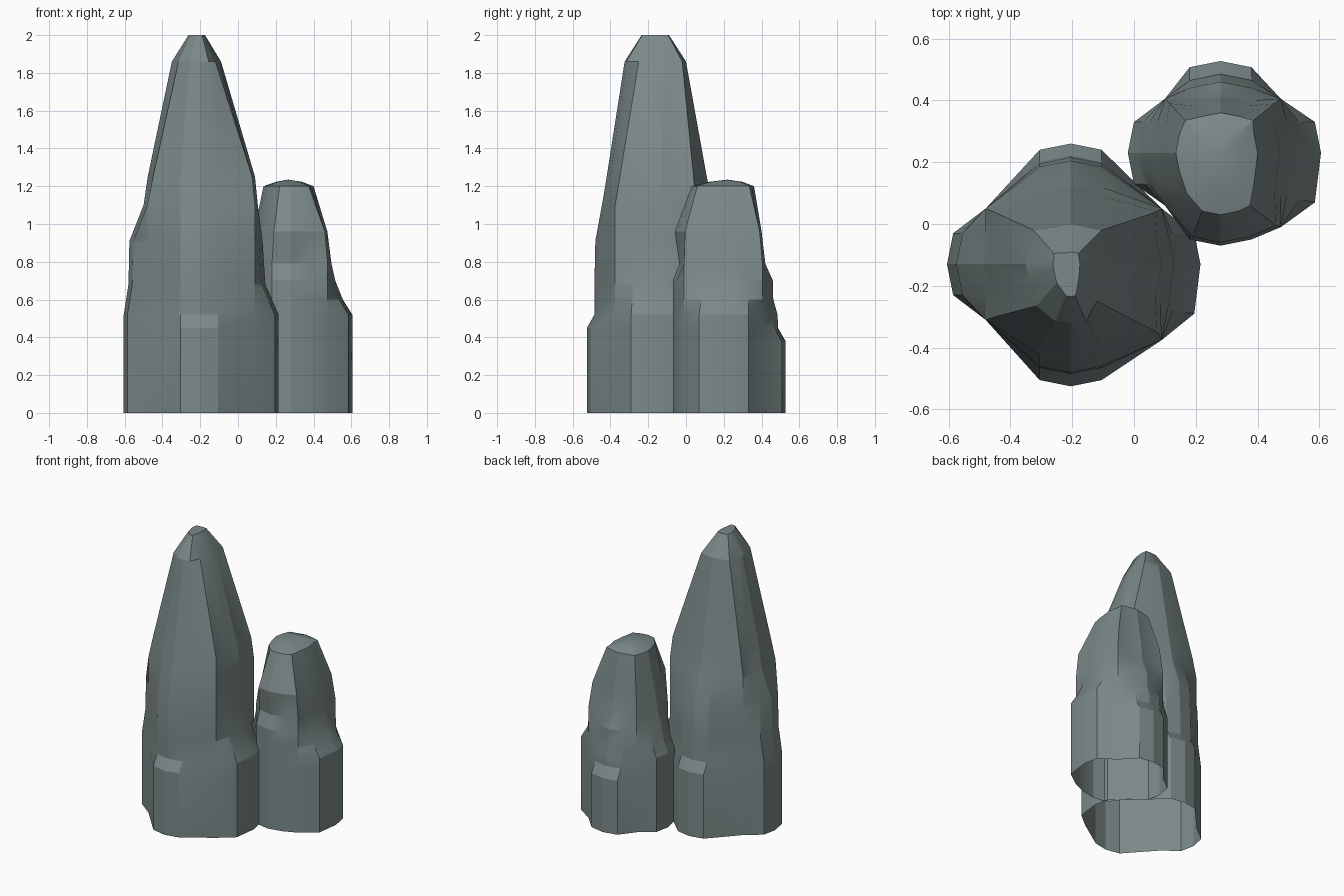
import bpy, bmesh, math

stone = bpy.data.materials.new("slate")
stone.diffuse_color = (.2, .25, .25, 1)


def section(c, z, w, e, s, n, corners, a, b, b_se):
    """16-sided outline: four side bulges between four diagonal corners."""
    cx, cy = c
    ne, nw, sw, se = corners
    k = .2 * a                       # how far each bulge's shoulders drop back
    pts = [(e, cy), (e - k, cy + b), ne, (cx + a, n - k),
           (cx, n), (cx - a, n - k), nw, (w + k, cy + b),
           (w, cy), (w + k, cy - b), sw, (cx - a, s + k),
           (cx, s), (cx + a, s + k), se, (e - k, cy - b_se)]
    return [(x, y, z) for x, y in pts]


def spire(name, centre, rings, tip):
    bm = bmesh.new()
    loops = [[bm.verts.new(p) for p in section(centre, *r)] for r in rings]
    for lo, hi in zip(loops, loops[1:]):
        for i in range(16):
            j = (i + 1) % 16
            bm.faces.new((lo[i], lo[j], hi[j], hi[i]))
    top = bm.verts.new(tip)
    for i in range(16):
        bm.faces.new((loops[-1][i], loops[-1][(i + 1) % 16], top))
    bmesh.ops.recalc_face_normals(bm, faces=bm.faces)
    mesh = bpy.data.meshes.new(name)
    bm.to_mesh(mesh)
    bm.free()
    mesh.materials.append(stone)
    ob = bpy.data.objects.new(name, mesh)
    bpy.context.collection.objects.link(ob)
    bpy.context.view_layer.objects.active = ob
    ob.select_set(True)
    bpy.ops.object.shade_smooth_by_angle(angle=math.radians(20))
    ob.select_set(False)


# Tall spire: z, west, east, south, north, corners NE NW SW SE, bulge offsets
C = [(.09, .05), (-.48, .05), (-.48, -.31), (.09, -.375)]
spire("tall_rock_spire", (-.205, -.13), [
    (0, -.605, .215, -.525, .26, C, .1, .1, .16),
    (.45, -.605, .215, -.525, .26, C, .1, .1, .16),
    (.52, -.605, .215, -.485, .22, C, .1, .1, .16),
    (.68, -.58, .145, -.485, .215, C, .1, .1, .15),
    (.91, -.575, .13, -.48, .205, C, .1, .1, .14),
    (1.1, -.50, .105, -.445, .14, C, .1, .1, .12),
    (1.25, -.478, .09, -.42, .11,
     [(.075, .04), (-.455, .04), (-.45, -.3), (.075, -.35)], .1, .09, .1),
    (1.86, -.35, -.09, -.325, 0,
     [(-.105, -.02), (-.325, -.02), (-.315, -.265), (-.12, -.25)], .05, .05, .06),
    (2.0, -.262, -.175, -.235, -.09,
     [(-.18, -.095), (-.26, -.095), (-.25, -.19), (-.185, -.215)], .015, .02, .04),
], (-.215, -.15, 2.0))

# Short spire
C = [(.475, .405), (.1, .405), (.1, .06), (.475, -.01)]
spire("short_rock_spire", (.28, .23), [
    (0, -.02, .605, -.07, .527, C, .1, .1, .16),
    (.38, -.02, .605, -.07, .527, C, .1, .1, .16),
    (.45, -.02, .605, -.07, .487, C, .1, .1, .16),
    (.52, -.02, .605, -.07, .485, C, .1, .1, .16),
    (.6, .01, .555, -.07, .462, C, .1, .1, .15),
    (.7, .03, .515, -.07, .46, C, .1, .1, .14),
    (.79, .055, .495, -.035, .42, C, .1, .1, .13),
    (.96, .085, .473, -.06, .40,
     [(.455, .39), (.115, .39), (.13, .075), (.46, -.005)], .09, .09, .12),
    (1.2, .135, .40, .03, .36,
     [(.385, .335), (.165, .335), (.17, .1), (.375, .06)], .06, .06, .1),
    (1.223, .2, .34, .12, .3,
     [(.335, .29), (.21, .29), (.21, .15), (.33, .13)], .03, .03, .05),
], (.265, .22, 1.235))
